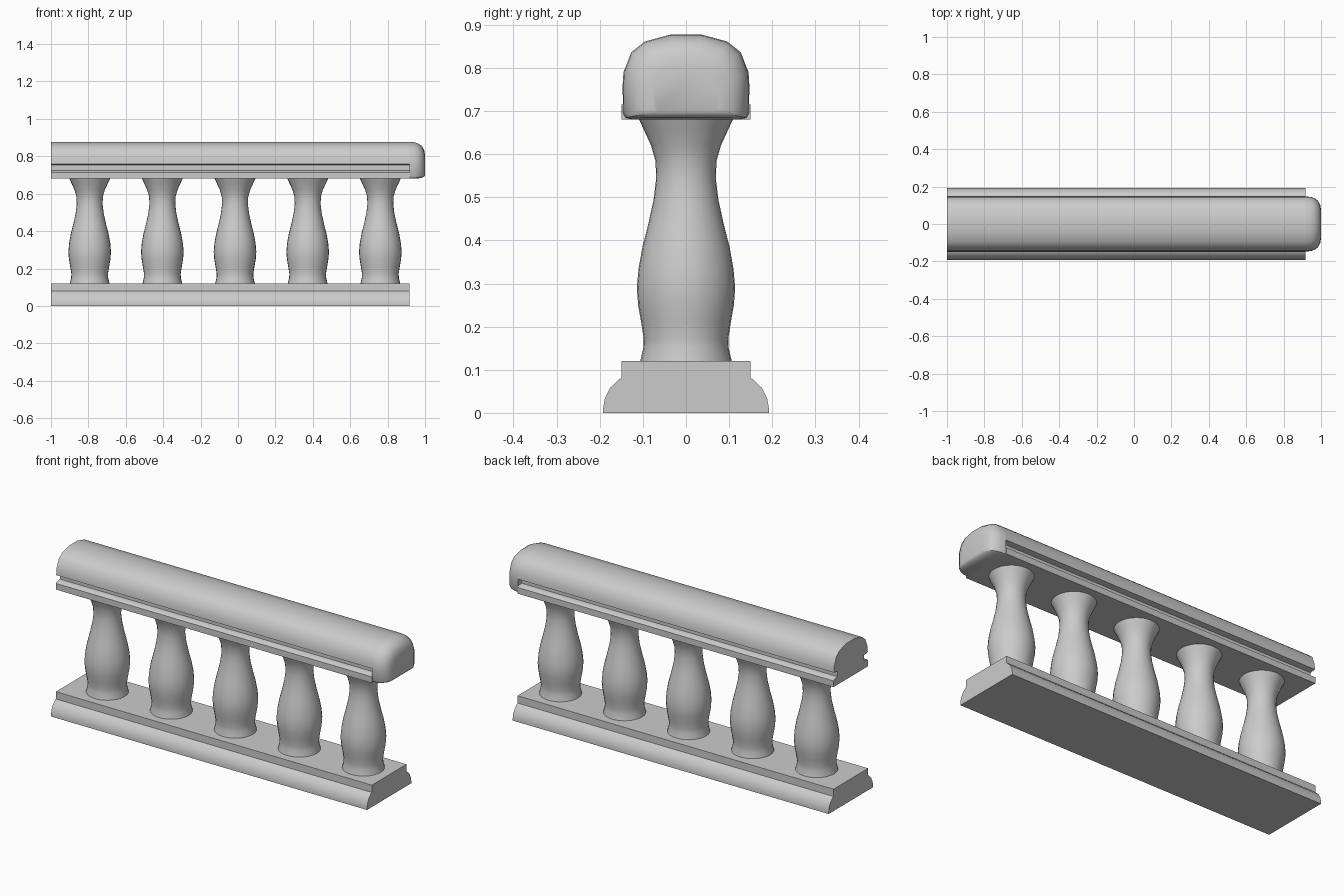
import bpy, bmesh, math

if "Cube" in bpy.data.objects:
    bpy.data.objects.remove(bpy.data.objects["Cube"])


def finish(name, bm, angle=35):
    bmesh.ops.recalc_face_normals(bm, faces=bm.faces)
    me = bpy.data.meshes.new(name)
    bm.to_mesh(me)
    bm.free()
    ob = bpy.data.objects.new(name, me)
    bpy.context.collection.objects.link(ob)
    bpy.ops.object.select_all(action='DESELECT')
    ob.select_set(True)
    bpy.context.view_layer.objects.active = ob
    bpy.ops.object.shade_smooth_by_angle(angle=math.radians(angle))
    return ob


def mirrored(half):
    # closed outline from the right-hand half, listed bottom to top
    return half + [(-y, z) for y, z in reversed(half)]


def loft(name, rings):
    # rings of (x, y, z) points joined in order and capped
    bm = bmesh.new()
    rows = [[bm.verts.new(p) for p in r] for r in rings]
    n = len(rows[0])
    for a, b in zip(rows, rows[1:]):
        for i in range(n):
            j = (i + 1) % n
            bm.faces.new((a[i], a[j], b[j], b[i]))
    bm.faces.new(rows[0])
    bm.faces.new(rows[-1])
    return finish(name, bm)


def extrude(name, half, x0, x1):
    return loft(name, [[(x, y, z) for y, z in mirrored(half)] for x in (x0, x1)])


LEFT, RIGHT = -1.0, 0.917

# Moulded base: flared foot under a square plinth
extrude("base", [(.192, 0), (.192, .012), (.188, .034), (.176, .058), (.155, .078),
                 (.15, .08), (.15, .12)], LEFT, RIGHT)

# Handrail with a lower fillet, side groove and domed top
dome = [(.145, .79), (.127, .836), (.096, .861), (.037, .877)]
extrude("handrail", [(.15, .68), (.15, .714), (.142, .72), (.115, .724), (.115, .754),
                     (.147, .758)] + dome, LEFT, RIGHT)

# Rounded end of the handrail
end = mirrored([(.125, .68), (.14, .684), (.146, .695), (.147, .758)] + dome)
rings = []
for x, d in ((.917, 0), (.945, .002), (.965, .009), (.983, .022), (.995, .042), (1.0, .07)):
    low, high = .68 + d * .25, .877 - d
    rings.append([(x, y * (1 - d / .147), low + (z - .68) / .197 * (high - low))
                  for y, z in end])
loft("handrail_end", rings)

# Turned balusters
profile = [(.107, .115), (.105, .125), (.099, .15), (.098, .172), (.104, .21), (.111, .25),
           (.114, .29), (.110, .335), (.101, .385), (.087, .44), (.075, .495), (.069, .545),
           (.071, .585), (.081, .62), (.097, .655), (.111, .685)]
SEG = 28
for k in range(5):
    cx = -.793 + k * .3885
    bm = bmesh.new()
    rows = [[bm.verts.new((cx + r * math.cos(2 * math.pi * i / SEG),
                           r * math.sin(2 * math.pi * i / SEG), z)) for i in range(SEG)]
            for r, z in profile]
    for a, b in zip(rows, rows[1:]):
        for i in range(SEG):
            j = (i + 1) % SEG
            bm.faces.new((a[i], a[j], b[j], b[i]))
    finish("baluster_%d" % (k + 1), bm, 50)
